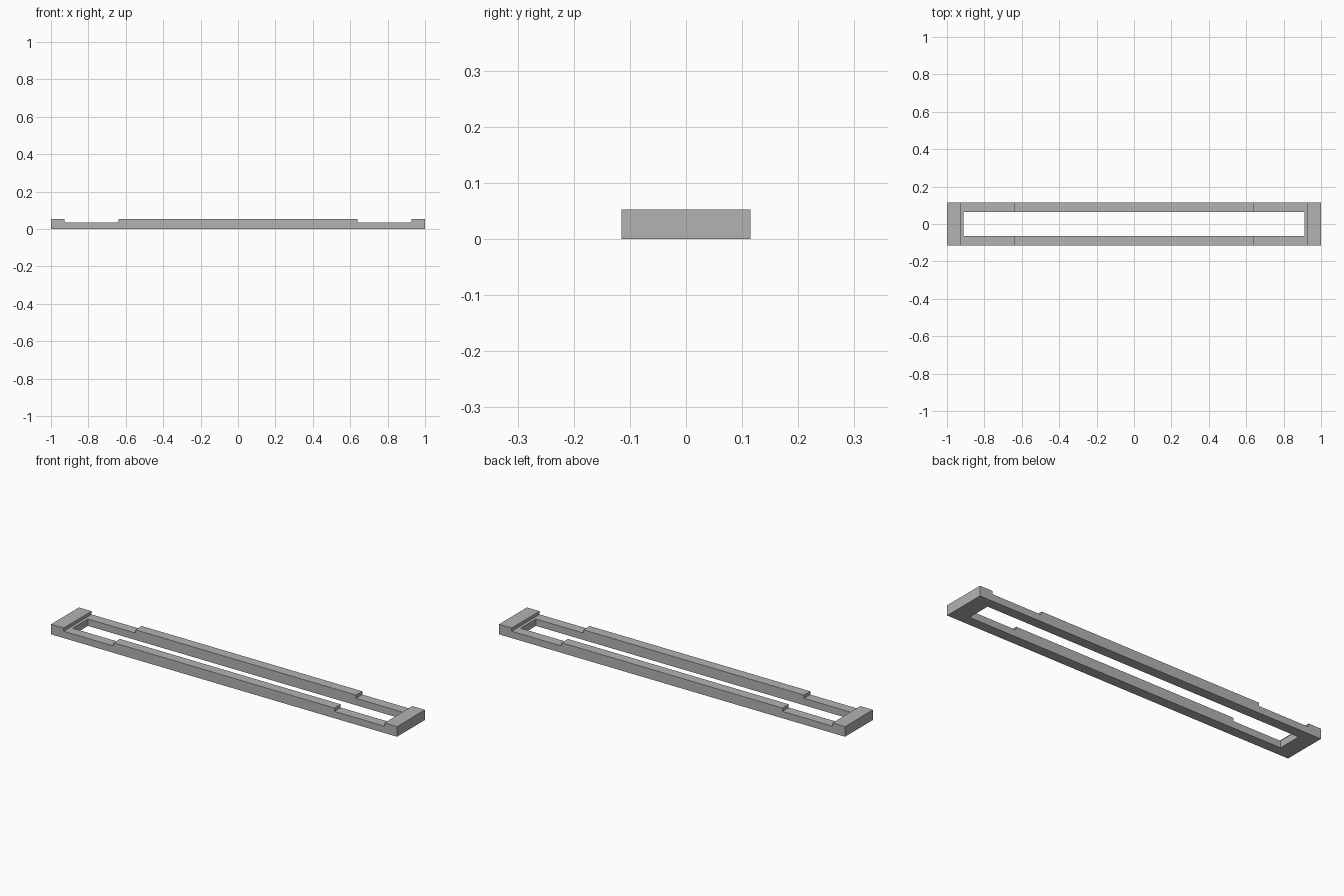
import bpy
import bmesh

cube = bpy.data.objects.get("Cube")
if cube:
    bpy.data.objects.remove(cube, do_unlink=True)

HALF_WIDTH = 0.115      # half depth of the frame
HEIGHT = 0.053          # top of the rails and end blocks
NOTCH_Z = 0.036         # floor of the four recesses
NOTCH_IN, NOTCH_OUT = 0.638, 0.927
SLOT_X, SLOT_Y = 0.912, 0.063

grey = bpy.data.materials.new("plain grey")
grey.use_nodes = True
colour = (0.45, 0.45, 0.45, 1)
grey.diffuse_color = colour
grey.node_tree.nodes["Principled BSDF"].inputs["Base Color"].default_value = colour


def extrude_profile(name, points, half_depth):
    """Solid made from an x-z outline swept along y."""
    bm = bmesh.new()
    face = bm.faces.new([bm.verts.new((x, -half_depth, z)) for x, z in points])
    swept = bmesh.ops.extrude_face_region(bm, geom=[face])["geom"]
    verts = [v for v in swept if isinstance(v, bmesh.types.BMVert)]
    bmesh.ops.translate(bm, verts=verts, vec=(0, 2 * half_depth, 0))
    bmesh.ops.recalc_face_normals(bm, faces=bm.faces)
    mesh = bpy.data.meshes.new(name)
    bm.to_mesh(mesh)
    bm.free()
    mesh.materials.append(grey)
    obj = bpy.data.objects.new(name, mesh)
    bpy.context.collection.objects.link(obj)
    return obj


# Frame outline: right half, mirrored to the left
half = [(1, 0), (1, HEIGHT), (NOTCH_OUT, HEIGHT), (NOTCH_OUT, NOTCH_Z),
        (NOTCH_IN, NOTCH_Z), (NOTCH_IN, HEIGHT)]
outline = half + [(-x, z) for x, z in reversed(half)]
frame = extrude_profile("slotted_frame", outline, HALF_WIDTH)

# Long slot through the middle
slot = extrude_profile("slot_cutter", [(-SLOT_X, -0.1), (SLOT_X, -0.1),
                                       (SLOT_X, 0.2), (-SLOT_X, 0.2)], SLOT_Y)
slot.hide_render = True
cut = frame.modifiers.new("slot", "BOOLEAN")
cut.operation = "DIFFERENCE"
cut.solver = "EXACT"
cut.object = slot
bpy.context.view_layer.objects.active = frame
bpy.ops.object.modifier_apply(modifier=cut.name)
bpy.data.objects.remove(slot, do_unlink=True)
